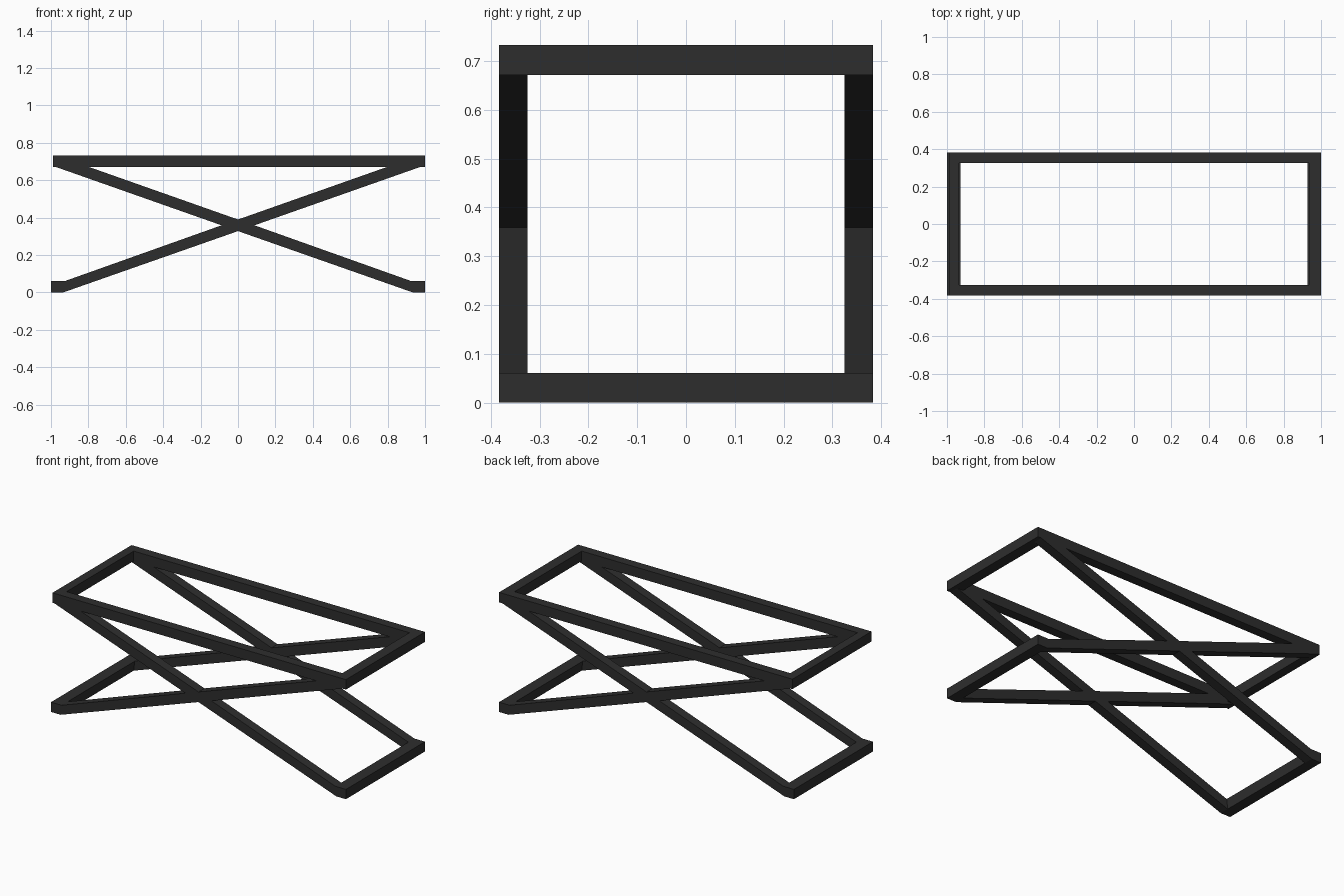
import bpy
import bmesh
from mathutils import Vector

cube = bpy.data.objects.get("Cube")
if cube:
    bpy.data.objects.remove(cube, do_unlink=True)

# Dark painted steel
steel = bpy.data.materials.new("charcoal_steel")
steel.use_nodes = True
colour = (0.027, 0.027, 0.027, 1)
steel.diffuse_color = colour
steel.node_tree.nodes["Principled BSDF"].inputs["Base Color"].default_value = colour

OUT, INN = 0.383, 0.325      # outer and inner depth of the frame
FOOT, RAIL, TOP = 0.06, 0.672, 0.733


def extrude_profile(name, points, y0, y1):
    """Extrude an (x, z) outline from y0 to y1."""
    bm = bmesh.new()
    face = bm.faces.new([bm.verts.new((x, y0, z)) for x, z in points])
    ext = bmesh.ops.extrude_face_region(bm, geom=[face])
    moved = [v for v in ext["geom"] if isinstance(v, bmesh.types.BMVert)]
    bmesh.ops.translate(bm, verts=moved, vec=Vector((0, y1 - y0, 0)))
    bmesh.ops.recalc_face_normals(bm, faces=bm.faces)
    mesh = bpy.data.meshes.new(name)
    bm.to_mesh(mesh)
    bm.free()
    mesh.materials.append(steel)
    obj = bpy.data.objects.new(name, mesh)
    bpy.context.collection.objects.link(obj)
    return obj


def rect(x0, x1, z0, z1):
    return [(x0, z0), (x1, z0), (x1, z1), (x0, z1)]


# Crossed legs: half outline, mirrored into one X
half = [(0, 0.328), (0.935, 0), (0.928, FOOT), (0.088, 0.359),
        (0.977, RAIL), (0.80, RAIL), (0, 0.39)]
cross = half + [(-x, z) for x, z in reversed(half[1:-1])]

# Each long side: crossed legs and a top rail
for side, s in (("front", -1), ("back", 1)):
    extrude_profile(side + "_crossed_legs", cross, s * INN, s * OUT)
    extrude_profile(side + "_top_rail", rect(-0.99, 1, RAIL, TOP), s * INN, s * OUT)

# Each end: a floor bar across the full depth and a top rail between the sides
for side, s in (("left", 1), ("right", -1)):
    foot = [(s * 0.935, 0), (s, 0), (s, FOOT), (s * 0.928, FOOT)]
    extrude_profile(side + "_floor_bar", foot, -OUT, OUT)
    end = 1 if s > 0 else -0.99
    extrude_profile(side + "_top_rail", rect(s * 0.935, end, RAIL, TOP), -INN, INN)
